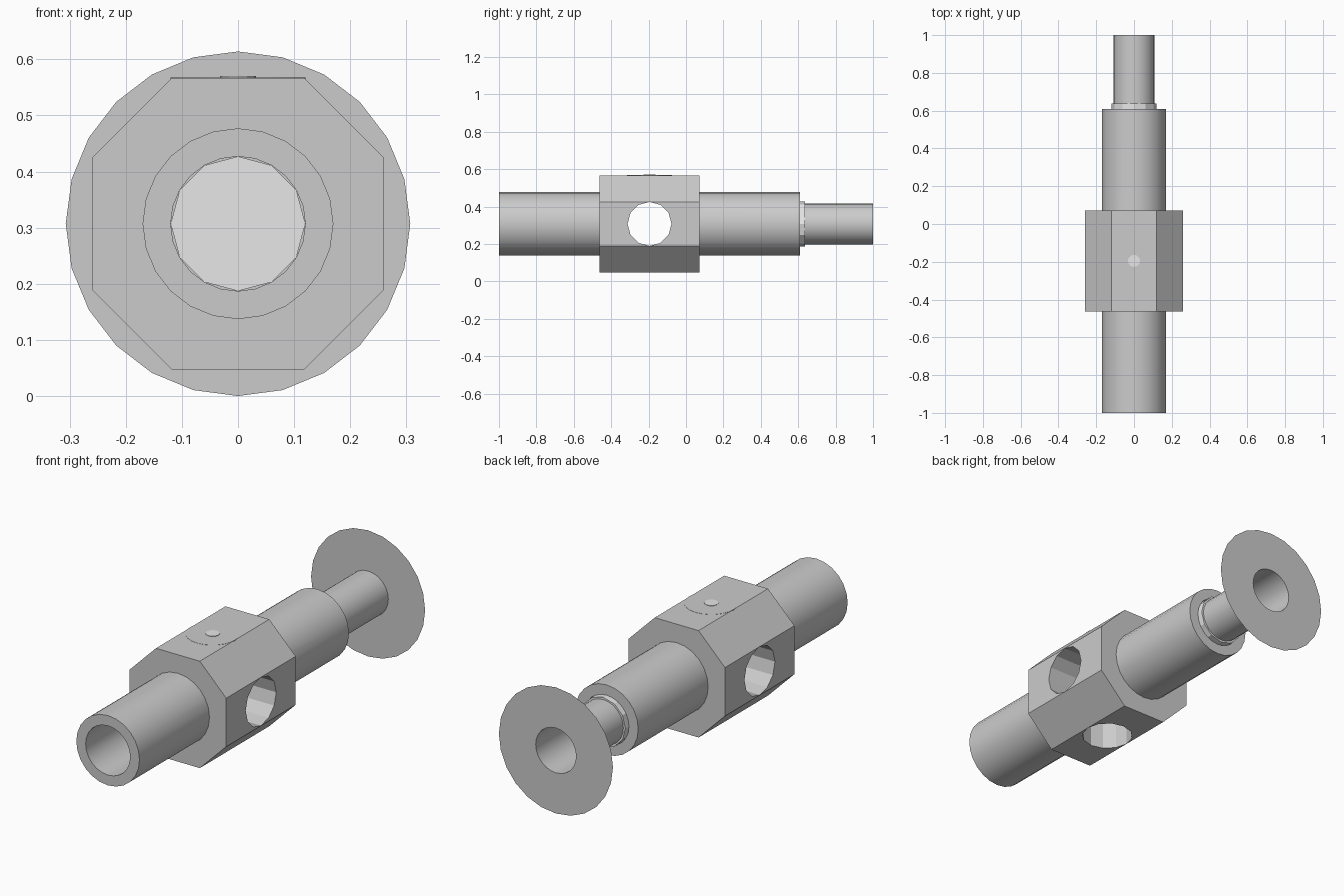
import bpy, bmesh, math
from mathutils import Matrix, Vector

if "Cube" in bpy.data.objects:
    bpy.data.objects.remove(bpy.data.objects["Cube"])

CZ = 0.307          # height of the main axis
CY = -0.195         # centre of the fitting along y


def material(name, v):
    m = bpy.data.materials.new(name)
    m.diffuse_color = (v, v, v, 1)
    m.use_nodes = True
    m.node_tree.nodes["Principled BSDF"].inputs["Base Color"].default_value = m.diffuse_color
    return m


GREY = material("mid_grey", 0.6)
LIGHT = material("light_grey", 0.8)


def add_object(name, bm, mat):
    bmesh.ops.recalc_face_normals(bm, faces=bm.faces)
    me = bpy.data.meshes.new(name)
    bm.to_mesh(me)
    bm.free()
    me.materials.append(mat)
    ob = bpy.data.objects.new(name, me)
    bpy.context.collection.objects.link(ob)
    return ob


def cylinder(name, r, start, end, sides, mat):
    """Capped cylinder between two points on any main axis."""
    a, b = Vector(start), Vector(end)
    rot = Vector((0, 0, 1)).rotation_difference(b - a).to_matrix().to_4x4()
    bm = bmesh.new()
    bmesh.ops.create_cone(bm, cap_ends=True, segments=sides, radius1=r, radius2=r,
                          depth=(b - a).length,
                          matrix=Matrix.Translation((a + b) / 2) @ rot)
    return add_object(name, bm, mat)


def boolean(target, tool, op):
    mod = target.modifiers.new(op, 'BOOLEAN')
    mod.operation, mod.object, mod.solver = op, tool, 'EXACT'
    bpy.context.view_layer.objects.active = target
    bpy.ops.object.modifier_apply(modifier=mod.name)
    bpy.data.objects.remove(tool)


def smooth(ob):
    bpy.ops.object.select_all(action='DESELECT')
    ob.select_set(True)
    bpy.context.view_layer.objects.active = ob
    bpy.ops.object.shade_smooth_by_angle(angle=math.radians(25))


# eight-sided centre block
w, c = 0.26, 0.118
profile = [(c, w), (w, c), (w, -c), (c, -w), (-c, -w), (-w, -c), (-w, c), (-c, w)]
bm = bmesh.new()
face = bm.faces.new([bm.verts.new((x, CY - 0.267, CZ + z)) for x, z in profile])
ext = bmesh.ops.extrude_face_region(bm, geom=[face])["geom"]
bmesh.ops.translate(bm, vec=(0, 0.534, 0),
                    verts=[g for g in ext if isinstance(g, bmesh.types.BMVert)])
if face.is_valid and len(bm.faces) == 9:
    bmesh.ops.contextual_create(bm, geom=[])
body = add_object("pipe_fitting", bm, GREY)

# main pipe through the block, then its bore and the side and bottom holes
boolean(body, cylinder("pipe", 0.17, (0, -1, CZ), (0, 0.61, CZ), 24, GREY), 'UNION')
boolean(body, cylinder("bore", 0.12, (0, -1.1, CZ), (0, 0.7, CZ), 24, GREY), 'DIFFERENCE')
boolean(body, cylinder("side_hole", 0.1175, (-0.4, CY, CZ), (0.4, CY, CZ), 12, GREY), 'DIFFERENCE')
boolean(body, cylinder("bottom_hole", 0.1175, (0, CY, -0.1), (0, CY, 0.5), 12, GREY), 'DIFFERENCE')
smooth(body)

# light plugs closing the back end and the top branch
cylinder("back_plug", 0.12, (0, 0.5, CZ), (0, 0.637, CZ), 12, LIGHT)
cylinder("top_plug", 0.117, (0, CY, 0.45), (0, CY, 0.51), 12, LIGHT)
smooth(cylinder("top_cap", 0.12, (0, CY, 0.56), (0, CY, 0.568), 24, GREY))
smooth(cylinder("top_pin", 0.032, (0, CY, 0.56), (0, CY, 0.57), 12, LIGHT))

# thin spout tube ending in a flat flange
bm = bmesh.new()
rings = []
for r, y in ((0.109, 0.6), (0.109, 1.0), (0.307, 1.0)):
    rings.append([bm.verts.new((r * math.sin(i * math.tau / 24), y,
                                CZ + r * math.cos(i * math.tau / 24))) for i in range(24)])
for a, b in zip(rings, rings[1:]):
    for i in range(24):
        j = (i + 1) % 24
        bm.faces.new((a[i], a[j], b[j], b[i]))
smooth(add_object("flanged_spout", bm, GREY))
